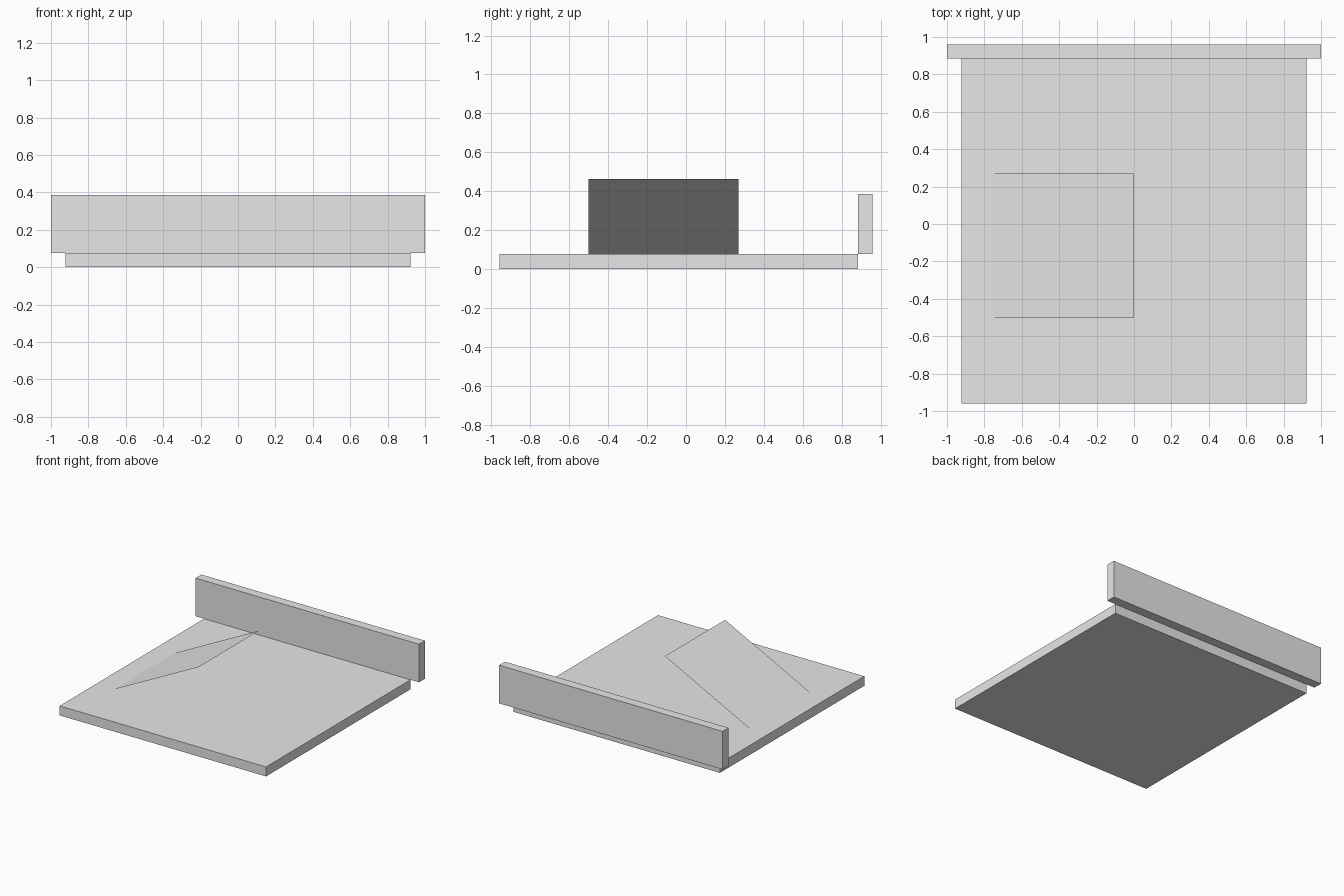
import bpy
import bmesh
from mathutils import Vector

cube = bpy.data.objects.get("Cube")
if cube:
    bpy.data.objects.remove(cube, do_unlink=True)

grey = bpy.data.materials.new("light_grey")
grey.use_nodes = True
colour = (0.8, 0.8, 0.8, 1)
grey.diffuse_color = colour
grey.node_tree.nodes["Principled BSDF"].inputs["Base Color"].default_value = colour


def add_object(name, bm):
    mesh = bpy.data.meshes.new(name)
    bm.to_mesh(mesh)
    bm.free()
    mesh.materials.append(grey)
    obj = bpy.data.objects.new(name, mesh)
    bpy.context.collection.objects.link(obj)
    return obj


def box(name, low, high):
    low, high = Vector(low), Vector(high)
    bm = bmesh.new()
    bmesh.ops.create_cube(bm, size=1)
    bmesh.ops.scale(bm, vec=high - low, verts=bm.verts)
    bmesh.ops.translate(bm, vec=(low + high) / 2, verts=bm.verts)
    return add_object(name, bm)


# Square floor slab and the wall standing just behind its back edge
FLOOR_TOP = 0.077
box("floor_slab", (-0.923, -0.96, 0), (0.923, 0.885, FLOOR_TOP))
box("back_wall", (-1, 0.885, FLOOR_TOP), (1, 0.96, 0.385))

# Thin ramp sheet, open underneath, rising from the floor towards +x
bm = bmesh.new()
corners = [(-0.76, -0.5, FLOOR_TOP), (0, -0.5, 0.462),
           (0, 0.27, 0.462), (-0.76, 0.27, FLOOR_TOP)]
bm.faces.new([bm.verts.new(c) for c in corners])
add_object("ramp_sheet", bm)
